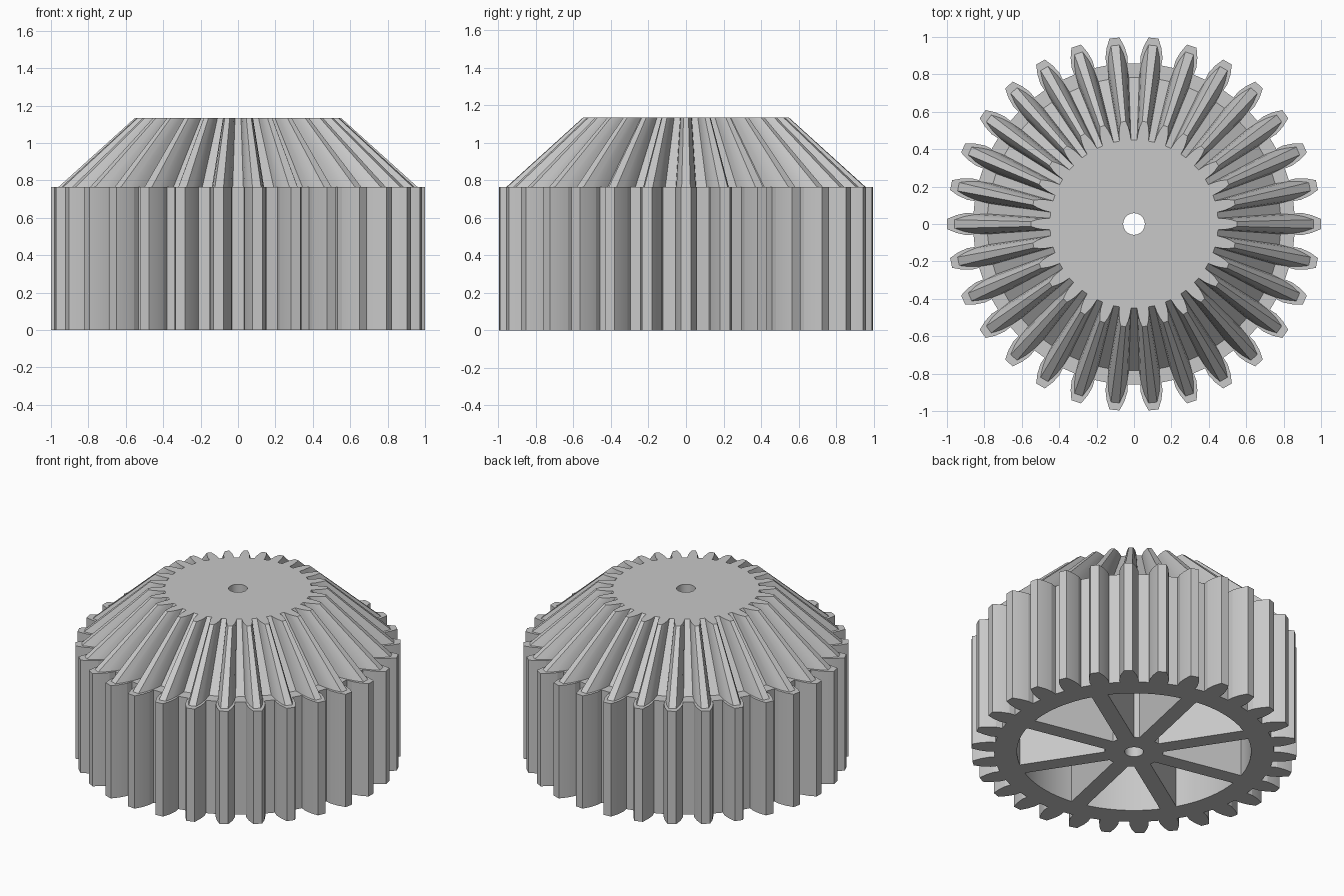
import bpy, bmesh, math

TEETH = 30
SPOKES = 8
STEP_Z = 0.765      # top of the straight toothed body
TOP_Z = 1.135
SPOKE_PHASE = math.radians(33)

old = bpy.data.objects.get("Cube")
if old:
    bpy.data.objects.remove(old, do_unlink=True)

grey = bpy.data.materials.new("light_grey")
grey.use_nodes = True
grey.diffuse_color = (0.58, 0.58, 0.58, 1)
grey.node_tree.nodes["Principled BSDF"].inputs["Base Color"].default_value = (0.58, 0.58, 0.58, 1)


def polar(r, a):
    return (r * math.cos(a), r * math.sin(a))


def gear_outline(flank):
    """Closed outline from one tooth flank given as (radius, half width), root to tip."""
    pts = []
    for i in range(TEETH):
        mid = math.tau * i / TEETH
        pts += [polar(r, mid - w / r) for r, w in flank]
        pts += [polar(r, mid + w / r) for r, w in reversed(flank)]
    return pts


def loft(name, outline, z0, z1, top_scale=1.0):
    """Solid between an outline at z0 and its scaled copy at z1."""
    bm = bmesh.new()
    low = [bm.verts.new((x, y, z0)) for x, y in outline]
    high = [bm.verts.new((x * top_scale, y * top_scale, z1)) for x, y in outline]
    bm.faces.new(low[::-1])
    bm.faces.new(high)
    n = len(low)
    for i in range(n):
        j = (i + 1) % n
        bm.faces.new((low[i], low[j], high[j], high[i]))
    bmesh.ops.recalc_face_normals(bm, faces=bm.faces)
    mesh = bpy.data.meshes.new(name)
    bm.to_mesh(mesh)
    bm.free()
    mesh.materials.append(grey)
    obj = bpy.data.objects.new(name, mesh)
    bpy.context.collection.objects.link(obj)
    return obj


def activate(obj):
    bpy.ops.object.select_all(action="DESELECT")
    obj.select_set(True)
    bpy.context.view_layer.objects.active = obj


def cut(obj, cutter):
    mod = obj.modifiers.new("cut", "BOOLEAN")
    mod.operation = "DIFFERENCE"
    mod.solver = "EXACT"
    mod.object = cutter
    activate(obj)
    bpy.ops.object.modifier_apply(modifier=mod.name)
    bpy.data.objects.remove(cutter, do_unlink=True)


def bore():
    circle = [polar(0.058, math.tau * i / 32) for i in range(32)]
    return loft("bore_cutter", circle, -0.1, TOP_Z + 0.1)


def pocket(mid):
    """Cutter between two parallel-sided spokes, from hub to rim."""
    half_spoke = 0.052
    pts = []
    for r, n, sign in ((0.18, 4, -1), (0.72, 14, 1)):
        reach = math.pi / SPOKES - math.asin(half_spoke / r)
        pts += [polar(r, mid + sign * reach * (1 - 2 * i / n)) for i in range(n + 1)]
    return loft("pocket_cutter", pts, -0.1, STEP_Z + 0.1)


# Straight toothed body with hub, spokes and rim
body = loft("straight_gear_body",
            gear_outline([(0.86, 0.057), (0.90, 0.059), (0.95, 0.048), (1.0, 0.027)]),
            0, STEP_Z)
cut(body, bore())
for k in range(SPOKES):
    cut(body, pocket(SPOKE_PHASE + math.tau * (k + 0.5) / SPOKES))

# Solid tapered gear on top
cone = loft("tapered_gear_top",
            gear_outline([(0.785, 0.054), (0.85, 0.051), (0.91, 0.040), (0.96, 0.023)]),
            STEP_Z, TOP_Z, 0.573)
cut(cone, bore())

for obj in (body, cone):
    activate(obj)
    bpy.ops.object.shade_smooth_by_angle(angle=math.radians(12))
